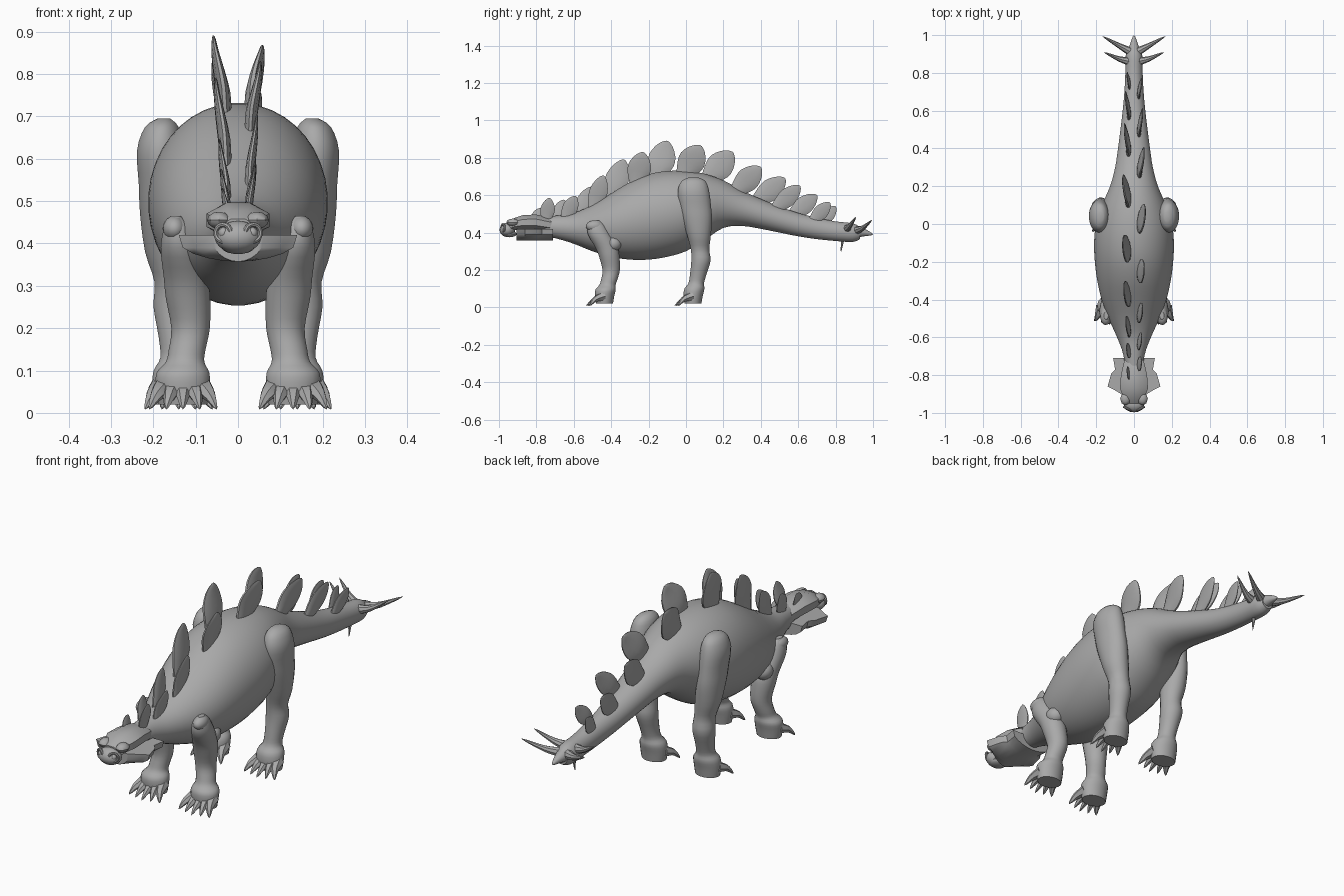
import bpy, bmesh, math
from mathutils import Vector, Matrix

if "Cube" in bpy.data.objects:
    bpy.data.objects.remove(bpy.data.objects["Cube"])

hide = bpy.data.materials.new("grey_hide")
hide.diffuse_color = (0.4, 0.4, 0.4, 1)
hide.use_nodes = True
hide.node_tree.nodes["Principled BSDF"].inputs["Base Color"].default_value = hide.diffuse_color


def finish(name, bm):
    bmesh.ops.recalc_face_normals(bm, faces=bm.faces)
    me = bpy.data.meshes.new(name)
    bm.to_mesh(me)
    bm.free()
    me.materials.append(hide)
    ob = bpy.data.objects.new(name, me)
    bpy.context.collection.objects.link(ob)
    return ob


def smooth_path(st, steps):
    """Catmull-Rom interpolation of stations of any length."""
    out = []
    for i in range(len(st) - 1):
        p = [st[max(i - 1, 0)], st[i], st[i + 1], st[min(i + 2, len(st) - 1)]]
        for k in range(steps):
            t = k / steps
            out.append([0.5 * (2 * b + (c - a) * t + (2 * a - 5 * b + 4 * c - d) * t * t
                               + (3 * b - a - 3 * c + d) * t ** 3) for a, b, c, d in zip(*p)])
    out.append(list(st[-1]))
    return out


def loft(name, stations, axis='Z', seg=20, steps=3, matrix=None):
    """Elliptic rings (x, y, z, r1, r2) stacked along Z or Y, ends capped."""
    bm = bmesh.new()
    rings = []
    for x, y, z, a, b in smooth_path(stations, steps):
        ring = []
        for i in range(seg):
            t = 2 * math.pi * (i + 0.5) / seg
            c, s = a * math.cos(t), b * math.sin(t)
            ring.append(bm.verts.new((x + c, y + s, z) if axis == 'Z' else (x + c, y, z + s)))
        rings.append(ring)
    for r, q in zip(rings, rings[1:]):
        for i in range(seg):
            j = (i + 1) % seg
            bm.faces.new((r[i], r[j], q[j], q[i]))
    bm.faces.new(rings[0])
    bm.faces.new(rings[-1])
    if matrix:
        bmesh.ops.transform(bm, matrix=matrix, verts=bm.verts)
    return finish(name, bm)


def blob(name, loc, size, seg=16):
    bm = bmesh.new()
    bmesh.ops.create_uvsphere(bm, u_segments=seg, v_segments=seg // 2 + 2, radius=1,
                              matrix=Matrix.Translation(loc) @ Matrix.Diagonal((*size, 1)))
    return finish(name, bm)


def spike(name, pts, r, seg=8, flat=1.0):
    """Tapered horn along a curved path of points."""
    bm = bmesh.new()
    path = [Vector(p) for p in smooth_path(pts, 4)]
    rings = []
    for i, p in enumerate(path[:-1]):
        d = (path[i + 1] - p).normalized()
        side = d.cross(Vector((0, 0, 1)) if abs(d.z) < 0.9 else Vector((0, 1, 0))).normalized()
        up = side.cross(d)
        rad = r * (1 - i / (len(path) - 1)) ** 0.8
        rings.append([bm.verts.new(p + rad * (math.cos(2 * math.pi * k / seg) * side
                      + flat * math.sin(2 * math.pi * k / seg) * up)) for k in range(seg)])
    tip = bm.verts.new(path[-1])
    for a, b in zip(rings, rings[1:]):
        for k in range(seg):
            bm.faces.new((a[k], a[(k + 1) % seg], b[(k + 1) % seg], b[k]))
    for k in range(seg):
        bm.faces.new((rings[-1][k], rings[-1][(k + 1) % seg], tip))
    bm.faces.new(rings[0])
    return finish(name, bm)


# Body, neck and tail: (y, top z, bottom z, half width)
profile = [(-.85, .475, .40, .04), (-.7, .49, .37, .055), (-.6, .505, .34, .09),
           (-.5, .55, .30, .135), (-.4, .61, .27, .172), (-.3, .67, .255, .195),
           (-.2, .712, .255, .208), (-.1, .73, .27, .212), (0, .73, .30, .202),
           (.1, .715, .36, .17), (.2, .68, .425, .127), (.3, .625, .435, .10),
           (.4, .58, .42, .085), (.5, .54, .40, .072), (.6, .505, .38, .06),
           (.7, .48, .365, .051), (.8, .46, .355, .046), (.89, .45, .35, .044), (.93, .43, .365, .03)]
loft("body", [(0, y, (t + b) / 2, w, (t - b) / 2) for y, t, b, w in profile], 'Y', 40, 3)


def back_height(y):
    for a, b in zip(profile, profile[1:]):
        if a[0] <= y <= b[0]:
            return a[1] + (b[1] - a[1]) * (y - a[0]) / (b[0] - a[0])
    return profile[0][1]


# Two staggered rows of back plates: (side, middle y, tip y, tip z, width)
plates = [(-1, -.79, -.77, .53, .07), (1, -.74, -.73, .585, .08), (-1, -.67, -.65, .575, .08),
          (1, -.62, -.59, .595, .085), (-1, -.54, -.50, .645, .095), (1, -.47, -.44, .705, .10),
          (-1, -.37, -.33, .79, .13), (1, -.25, -.23, .83, .13), (-1, -.13, -.10, .89, .15),
          (1, .03, .08, .865, .15), (-1, .18, .25, .83, .15), (1, .33, .40, .75, .13),
          (-1, .45, .53, .69, .12), (1, .54, .61, .65, .10), (-1, .63, .70, .60, .10),
          (1, .72, .77, .56, .08), (-1, .76, .80, .54, .07)]
for s, ym, yt, zt, w in plates:
    yb = 2 * ym - yt
    zb = back_height(yb) - .03
    h = math.hypot(yt - yb, zt - zb)
    m = Matrix.Translation((0, yb, zb)) @ Matrix.Rotation(-math.atan2(yt - yb, zt - zb), 4, 'X')
    k = w / .15
    x0 = .018 + .012 * k
    loft("back_plate", [(s * (x0 + dx * k), 0, v * h, th * k, f * w / 2) for v, dx, th, f in
                        [(0, 0, .016, .5), (.3, .004, .017, .88), (.55, .014, .014, 1),
                         (.8, .024, .009, .72), (.95, .027, .005, .33), (1, .028, .002, .06)]],
         'Z', 12, 2, m)

# Head: faceted crown, snout, hanging jaw shield
loft("crown", [(0, -.95, .43, .045, .03), (0, -.92, .445, .06, .035), (0, -.87, .455, .08, .042),
               (0, -.80, .455, .075, .045), (0, -.72, .44, .055, .04)], 'Y', 8, 1)
blob("snout", (0, -.955, .415), (.055, .042, .038))
blob("lower_lip", (0, -.945, .393), (.04, .04, .018))
bm = bmesh.new()
rows = []
for y, w in [(-.905, .06), (-.875, .11), (-.86, .14), (-.79, .12), (-.77, .10), (-.71, .11)]:
    cols = [i / 4 - 1 for i in range(9)]
    low = [bm.verts.new((w * t * (.93 if abs(t) == 1 else 1), y, .357 + .033 * t * t)) for t in cols]
    high = [bm.verts.new((w * t, y, .42)) for t in reversed(cols)]
    rows.append(low + high)
for a, b in zip(rows, rows[1:]):
    for i in range(18):
        bm.faces.new((a[i], a[(i + 1) % 18], b[(i + 1) % 18], b[i]))
bm.faces.new(rows[0])
bm.faces.new(rows[-1])
finish("jaw_shield", bm)

# Legs: (x, y, z, half width, half depth)
front_leg = [(.148, -.485, .465, .012, .02), (.142, -.48, .44, .032, .045), (.138, -.465, .39, .045, .06),
             (.124, -.425, .32, .052, .06), (.118, -.41, .27, .053, .055), (.112, -.40, .2, .046, .047),
             (.12, -.41, .15, .044, .044), (.125, -.42, .12, .046, .044), (.13, -.43, .095, .063, .055),
             (.13, -.435, .06, .064, .052), (.13, -.435, .02, .058, .045)]
hind_leg = [(.175, .04, .695, .015, .025), (.18, .04, .675, .04, .065), (.183, .04, .62, .056, .085),
            (.18, .05, .54, .055, .085), (.175, .06, .47, .057, .08), (.165, .07, .38, .055, .063),
            (.152, .075, .31, .046, .05), (.15, .08, .25, .05, .052), (.146, .066, .18, .042, .045),
            (.142, .055, .13, .042, .042), (.14, .045, .10, .06, .054), (.14, .038, .06, .063, .052),
            (.14, .038, .02, .058, .045)]
for s in (-1, 1):
    for name, leg in (("front", front_leg), ("hind", hind_leg)):
        loft(name + "_leg", [(s * x, *r) for x, *r in leg], 'Z', 20, 3)
        fx, fy = leg[-1][0], leg[-1][1]
        # Fan of five pointed toes
        for i in range(-2, 3):
            spike(name + "_toe", [(s * fx + i * .022, fy - .005, .06),
                                  (s * fx + i * .031, fy - .052, .042),
                                  (s * fx + i * .04, fy - .10 + .01 * abs(i), .008)], .029, 6, .9)
    blob("shoulder_knob", (s * .15, -.49, .435), (.028, .045, .03))
    blob("elbow", (s * .135, -.39, .34), (.04, .045, .04))
    # Ringed eyes and brows
    bpy.ops.mesh.primitive_torus_add(location=(s * .035, -.978, .425), major_radius=.02,
                                     minor_radius=.006, major_segments=16, minor_segments=8,
                                     rotation=(math.pi / 2, 0, s * .45))
    bpy.context.object.name = "eye_ring"
    bpy.context.object.data.materials.append(hide)
    blob("eye", (s * .034, -.975, .425), (.012, .012, .013), 12)
    blob("brow", (s * .045, -.925, .455), (.028, .035, .02), 8)
    # Tail spikes
    spike("tail_spike", [(s * .02, .86, .42), (s * .08, .875, .435), (s * .16, .91, .485)], .024)
    spike("tail_spike", [(s * .015, .91, .41), (s * .08, .945, .425), (s * .168, .995, .468)], .024)
spike("tail_tip", [(0, .90, .405), (0, .95, .40), (0, 1.0, .39)], .038, 10)
spike("under_spike", [(0, .84, .38), (0, .835, .345), (0, .828, .295)], .014, 6)

for ob in bpy.data.objects:
    ob.select_set(True)
    bpy.context.view_layer.objects.active = ob
bpy.ops.object.shade_smooth_by_angle(angle=math.radians(35))
